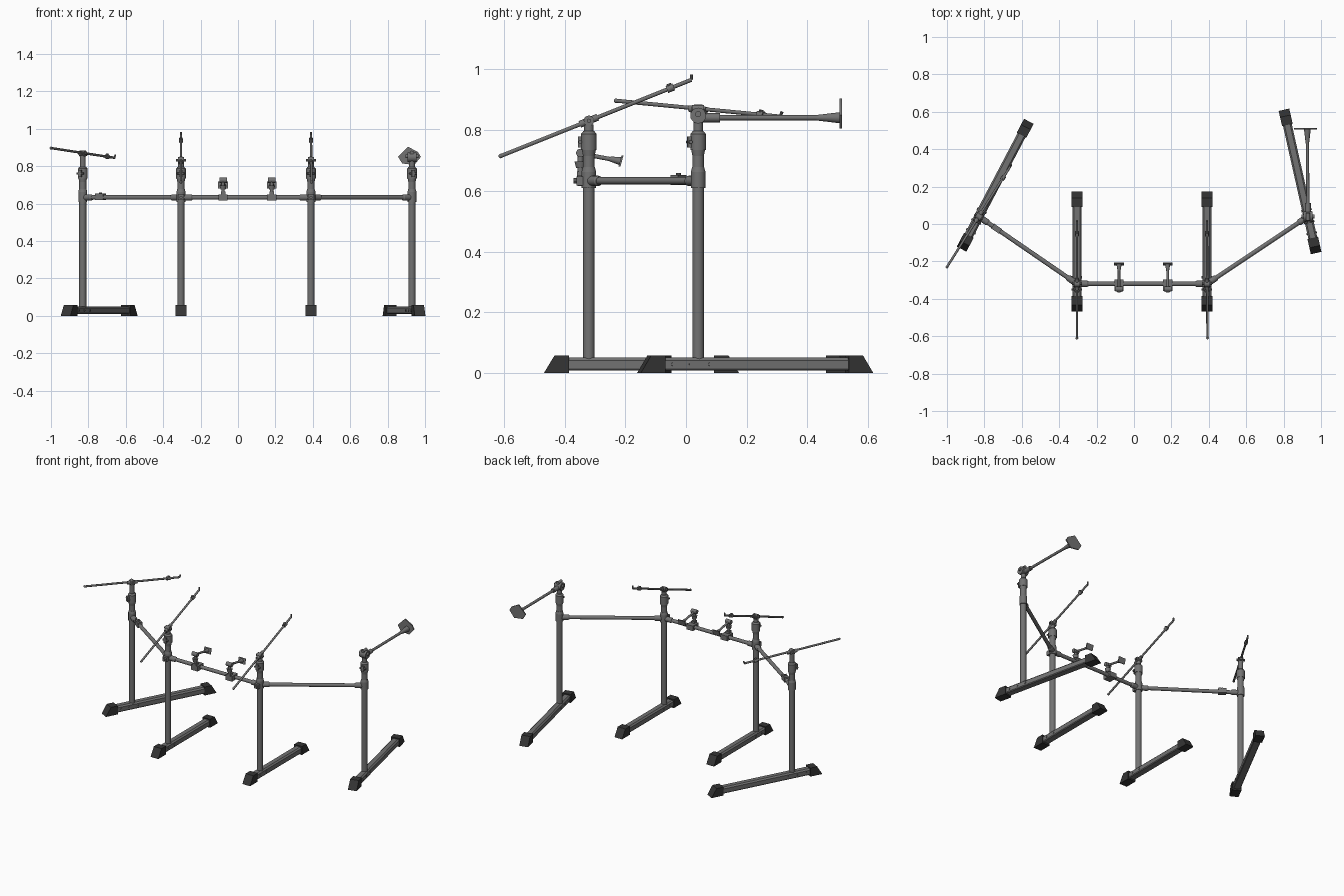
import bpy, bmesh
from math import radians, atan2
from mathutils import Vector, Matrix

if "Cube" in bpy.data.objects:
    bpy.data.objects.remove(bpy.data.objects["Cube"])

dark = bpy.data.materials.new("dark_rubber")
dark.diffuse_color = (0.035, 0.035, 0.035, 1)
dark.use_nodes = True
dark.node_tree.nodes["Principled BSDF"].inputs["Base Color"].default_value = dark.diffuse_color
grey = bpy.data.materials.new("steel_grey")
grey.diffuse_color = (0.17, 0.17, 0.17, 1)
grey.use_nodes = True
grey.node_tree.nodes["Principled BSDF"].inputs["Base Color"].default_value = grey.diffuse_color


class Part:
    """Collects primitives, then turns them into one named object."""

    def __init__(self, name, mat=grey, frame=Matrix()):
        self.name, self.mat, self.frame, self.bm = name, mat, frame, bmesh.new()

    def rod(self, a, b, r, r2=None, seg=20):
        a, b = Vector(a), Vector(b)
        d = b - a
        m = Matrix.Translation((a + b) / 2) @ d.to_track_quat('Z', 'Y').to_matrix().to_4x4()
        bmesh.ops.create_cone(self.bm, cap_ends=True, segments=seg, radius1=r,
                              radius2=r if r2 is None else r2, depth=d.length, matrix=m)
        return self

    def box(self, c, size):
        bmesh.ops.create_cube(self.bm, size=1, matrix=Matrix.Translation(c) @ Matrix.Diagonal((*size, 1)))
        return self

    def ball(self, c, r):
        bmesh.ops.create_uvsphere(self.bm, u_segments=16, v_segments=10, radius=r, matrix=Matrix.Translation(c))
        return self

    def prism(self, pts, offset):
        face = self.bm.faces.new([self.bm.verts.new(p) for p in pts])
        new = bmesh.ops.extrude_face_region(self.bm, geom=[face])['geom']
        bmesh.ops.translate(self.bm, vec=offset, verts=[v for v in new if isinstance(v, bmesh.types.BMVert)])
        return self

    def done(self):
        bmesh.ops.recalc_face_normals(self.bm, faces=self.bm.faces[:])
        me = bpy.data.meshes.new(self.name)
        self.bm.to_mesh(me)
        self.bm.free()
        me.materials.append(self.mat)
        me.polygons.foreach_set("use_smooth", [True] * len(me.polygons))
        me.set_sharp_from_angle(angle=radians(35))
        ob = bpy.data.objects.new(self.name, me)
        ob.matrix_world = self.frame
        bpy.context.collection.objects.link(ob)


def frame_at(p, ang, z=0):
    return Matrix.Translation((p[0], p[1], z)) @ Matrix.Rotation(ang, 4, 'Z')


RAIL_Z = 0.633
# name, post position, foot direction, foot reach forward and back, tilter height
stands = [
    ("left_outer", (-0.83, 0.04), (0.35, 0.665), 0.197, 0.575, 0.868),
    ("left_inner", (-0.305, -0.32), (0, 1), 0.148, 0.495, 0.83),
    ("right_inner", (0.39, -0.32), (0, 1), 0.148, 0.495, 0.83),
    ("right_outer", (0.93, 0.04), (-0.155, 0.69), 0.2, 0.585, 0.85),
]

for name, p, d, front, back, top in stands:
    # Foot beam runs along local +y
    f = frame_at(p, atan2(-d[0], d[1]))
    beam = Part(name + "_foot_beam", frame=f)
    w, y0 = 0.024, -front + 0.05
    beam.prism([(-w, y0, 0.014), (-w, y0, 0.042), (-w + .009, y0, 0.051), (w - .009, y0, 0.051),
                (w, y0, 0.042), (w, y0, 0.014), (w - .004, y0, 0.009), (-w + .004, y0, 0.009)],
               (0, front + back - 0.1, 0))
    for y in (-0.09, -0.03, 0.035):
        beam.rod((-w - .004, y, 0.029), (w + .004, y, 0.029), 0.006, seg=12)
    beam.done()
    # Wedge-shaped rubber end caps
    for side, end, s in (("front", -front, 1), ("back", back, -1)):
        Part(f"{name}_{side}_foot_cap", dark, f).prism(
            [(-0.029, end, 0), (-0.029, end + s * .035, 0.058),
             (-0.029, end + s * .083, 0.058), (-0.029, end + s * .083, 0)], (0.058, 0, 0)).done()
    # Upright tube with thinner extension
    Part(name + "_post", frame=f).rod((0, 0, 0.03), (0, 0, 0.715), 0.019, seg=24) \
        .rod((0, 0, 0.7), (0, 0, top - 0.012), 0.0155).done()
    # Collars and locking bolts on the upright
    c = Part(name + "_collars", frame=f)
    c.rod((0, 0, RAIL_Z - .024), (0, 0, RAIL_Z + .03), 0.024)
    c.rod((0, 0, RAIL_Z + .03), (0, 0, RAIL_Z + .045), 0.024, 0.020)
    c.rod((0, 0, 0.735), (0, 0, 0.787), 0.026)
    c.rod((0, 0, 0.715), (0, 0, 0.735), 0.019, 0.023)
    c.rod((0, 0, 0.787), (0, 0, 0.797), 0.026, 0.018)
    c.box((0, -0.028, 0.761), (0.018, 0.016, 0.036))
    c.rod((-0.02, -0.029, 0.761), (0.02, -0.029, 0.761), 0.006, seg=10)
    c.done()

# Rails joining neighbouring posts, with a socket at each end
for i, name in enumerate(("left_rail", "middle_rail", "right_rail")):
    a = Vector((*stands[i][1], RAIL_Z))
    b = Vector((*stands[i + 1][1], RAIL_Z))
    u = (b - a).normalized()
    Part(name, frame=Matrix()).rod(a, b, 0.012).done()
    s = Part(name + "_sockets")
    for q, v in ((a, u), (b, -u)):
        s.rod(q, q + v * 0.055, 0.017)
        s.rod(q + v * 0.055, q + v * 0.062, 0.017, 0.013)
    s.done()
# Clamp bolts in front of the inner posts
for x in (-0.305, 0.39):
    Part("rail_clamp_bolt").box((x, -0.348, RAIL_Z), (0.03, 0.024, 0.03)) \
        .rod((x, -0.355, RAIL_Z), (x, -0.37, RAIL_Z), 0.009, seg=10).done()

# Loose clamp on the left rail
Part("left_rail_clamp", frame=frame_at((-0.735, -0.025), atan2(-0.36, 0.525), RAIL_Z)) \
    .box((0, 0, 0.003), (0.05, 0.03, 0.034)).rod((0, 0, 0.01), (0, 0, 0.026), 0.008, seg=10).done()

# Boom rods with tilter, end hook and wing nut
booms = [
    ("left_outer_boom", (-1.0, -0.23, 0.897), (-0.66, 0.31, 0.845), (-0.83, 0.04, 0.868)),
    ("left_inner_boom", (-0.305, -0.61, 0.715), (-0.305, 0.018, 0.966), (-0.305, -0.32, 0.831)),
    ("right_inner_boom", (0.393, -0.61, 0.715), (0.39, 0.018, 0.966), (0.39, -0.32, 0.831)),
]
for name, a, b, m in booms:
    a, b, m = Vector(a), Vector(b), Vector(m)
    u = (b - a).normalized()
    side = u.cross((0, 0, 1)).normalized()
    up = side.cross(u)
    r = Part(name)
    r.rod(a, b, 0.0065, seg=14).ball(a, 0.0075)
    r.rod(b, b + u * 0.006 + up * 0.016, 0.005, seg=10)
    n = b - u * 0.075
    r.rod(n - u * .012, n + u * .012, 0.012, seg=14)
    r.rod(n + up * .004, n + up * .016, 0.008, seg=10)
    r.done()
    t = Part(name + "_tilter")
    t.rod(m - side * .016, m + side * .016, 0.017)
    t.rod(m - u * .032, m + u * .032, 0.0115)
    t.rod(m - side * .026, m + side * .026, 0.007, seg=10)
    t.done()

# Right holder arm, with tilter and angular plate
t = Part("right_arm_tilter")
t.rod((0.906, 0.04, 0.848), (0.954, 0.04, 0.848), 0.026)
t.rod((0.93, 0.02, 0.872), (0.93, 0.06, 0.872), 0.011, seg=12)
t.rod((0.895, 0.04, 0.853), (0.965, 0.04, 0.853), 0.010, seg=12)
t.rod((0.93, 0.055, 0.841), (0.93, 0.112, 0.841), 0.015)
t.done()
Part("right_arm").rod((0.93, 0.1, 0.841), (0.927, 0.44, 0.841), 0.0085) \
    .rod((0.927, 0.43, 0.841), (0.927, 0.505, 0.841), 0.009, 0.018).done()
plate = [(0.856, .85), (.909, .904), (.962, .876), (.978, .85), (.942, .806), (.878, .815)]
Part("right_arm_plate").prism([(x, 0.505, z) for x, z in plate], (0, 0.008, 0)).done()

# Two small holders on the middle rail
for i, x in enumerate((-0.08, 0.18)):
    h = Part(("left", "right")[i] + "_small_holder")
    h.box((x, -0.327, RAIL_Z), (0.05, 0.062, 0.034))
    h.box((x, -0.345, 0.656), (0.024, 0.028, 0.016))
    h.rod((x, -0.348, 0.65), (x, -0.348, 0.735), 0.009, seg=14)
    h.rod((x, -0.348, 0.675), (x, -0.348, 0.697), 0.014, 0.019, seg=14)
    h.rod((x - .02, -0.348, 0.725), (x + .02, -0.348, 0.725), 0.014, seg=14)
    h.rod((x, -0.348, 0.723), (x, -0.218, 0.699), 0.007, seg=12)
    h.rod((x, -0.25, 0.705), (x, -0.214, 0.698), 0.008, 0.014, seg=12)
    h.prism([(x - .026, -0.216, 0.68), (x - .026, -0.206, 0.716), (x + .026, -0.206, 0.716),
             (x + .026, -0.216, 0.68)], (0, -0.006, 0.001))
    h.done()
